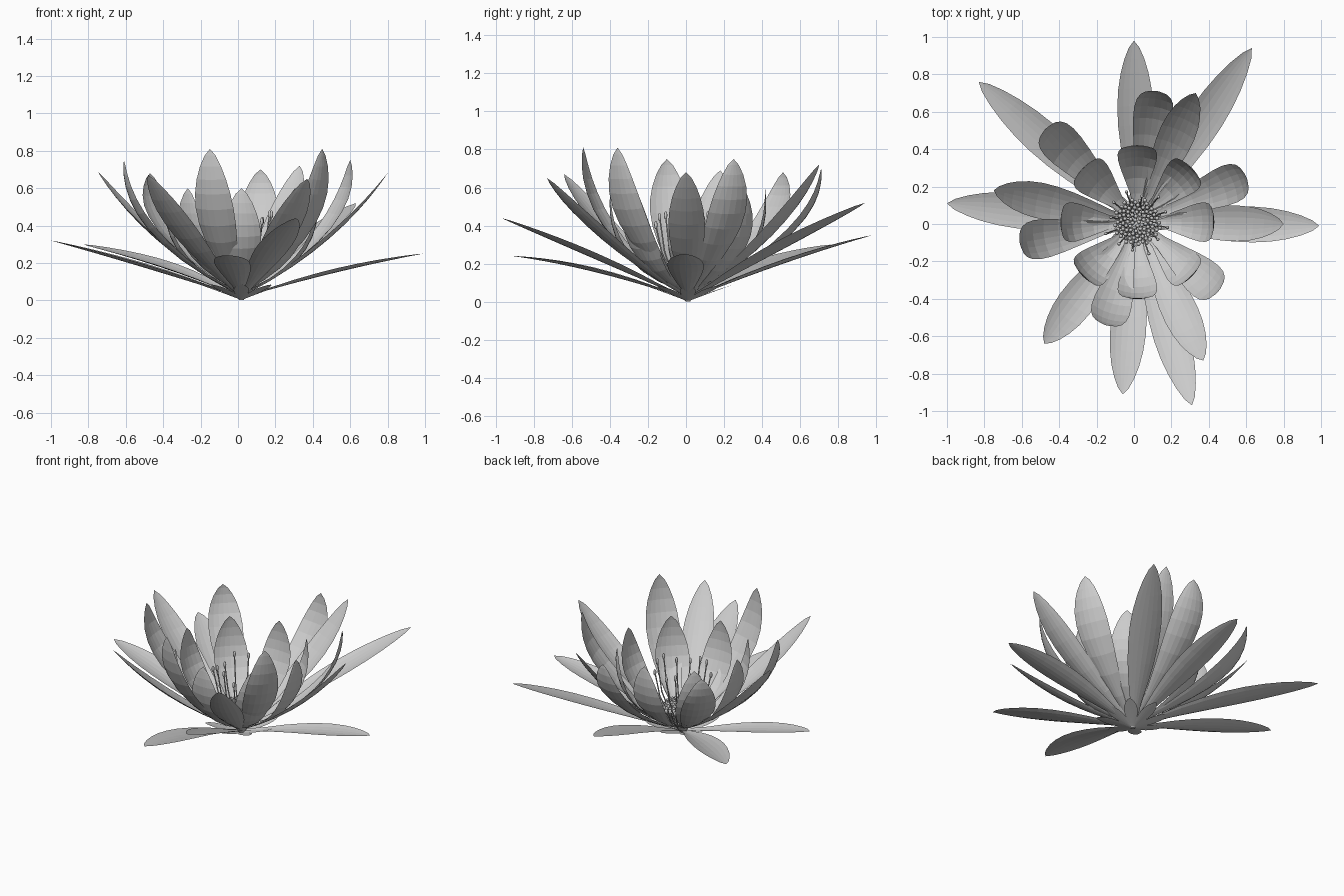
import bpy, bmesh, math
from mathutils import Vector, Matrix

if "Cube" in bpy.data.objects:
    bpy.data.objects.remove(bpy.data.objects["Cube"])

CX, CY = 0.018, 0.01          # flower heart in plan


def finish(bm, name, smooth=False):
    bmesh.ops.remove_doubles(bm, verts=bm.verts, dist=0.0004)
    for f in bm.faces:
        f.smooth = smooth
    me = bpy.data.meshes.new(name)
    bm.to_mesh(me)
    bm.free()
    ob = bpy.data.objects.new(name, me)
    bpy.context.collection.objects.link(ob)
    return ob


def petal(name, tip, ctrl, half_w, base=(0.02, 0.02), cup=0.3, nu=6, nv=10):
    """Cupped sheet along a quadratic curve; base and ctrl are (radius, z), tip is (x, y, z)."""
    dx, dy = tip[0] - CX, tip[1] - CY
    r, ang = math.hypot(dx, dy), math.atan2(dy, dx)
    out = Vector((math.cos(ang), math.sin(ang), 0))
    side = Vector((-out.y, out.x, 0))
    p0, p1, p2 = Vector(base), Vector(ctrl), Vector((r, tip[2]))
    bm = bmesh.new()
    rows = []
    for j in range(nv + 1):
        t = 1 - (1 - j / nv) ** 1.4
        p = p0 * (1 - t) ** 2 + p1 * 2 * t * (1 - t) + p2 * t * t
        d = ((p1 - p0) * (1 - t) + (p2 - p1) * t).normalized()
        nrm = out * -d.y + Vector((0, 0, d.x))
        w = half_w * max(max(math.sin(math.pi * t ** 1.35), 0) ** 0.68, 0.22 * (1 - t))
        c = Vector((CX, CY, p.y)) + out * p.x
        row = []
        for i in range(nu + 1):
            u = 2 * i / nu - 1
            lift = cup * (1.1 - 0.7 * t) * w * u * u
            row.append(bm.verts.new(c + side * (u * w) + nrm * lift))
        rows.append(row)
    for a, b in zip(rows, rows[1:]):
        for i in range(nu):
            bm.faces.new((a[i], a[i + 1], b[i + 1], b[i]))
    return finish(bm, name)


def polar(r, deg, z):
    a = math.radians(deg)
    return (CX + r * math.cos(a), CY + r * math.sin(a), z)


# Wide low outer petals: tip and control height
outer = [((0.0, 0.98, 0.35), 0.22), ((0.63, 0.94, 0.52), 0.25), ((0.99, -0.01, 0.25), 0.165),
         ((0.31, -0.97, 0.44), 0.23), ((-0.06, -0.91, 0.24), 0.185),
         ((-1.0, 0.11, 0.32), 0.18), ((-0.83, 0.76, 0.30), 0.19)]
for k, (tip, cz) in enumerate(outer):
    petal(f"outer_petal_{k}", tip, (0.52, cz), 0.096)

# Rising petals, gently curved
rising = [(0.80, 0.0, 0.68), (0.37, -0.73, 0.65), (-0.48, -0.64, 0.67),
          (-0.75, 0.18, 0.69), (0.33, 0.70, 0.72)]
for k, tip in enumerate(rising):
    petal(f"rising_petal_{k}", tip, (0.52, 0.29), 0.096, base=(0.02, 0.03))

# Middle petals curling upright
middle = [(0.60, 0.25, 0.75), (0.45, -0.36, 0.81), (-0.15, -0.54, 0.81),
          (-0.61, -0.10, 0.75), (-0.47, 0.51, 0.68), (0.12, 0.71, 0.70)]
for k, tip in enumerate(middle):
    r = math.hypot(tip[0] - CX, tip[1] - CY)
    petal(f"middle_petal_{k}", tip, (r * 1.04, 0.35), 0.106, base=(0.03, 0.04))

# Inner ring of eight cupped petals
for k in range(8):
    petal(f"inner_petal_{k}", polar(0.405, 45 * k, 0.60), (0.46, 0.21), 0.106, base=(0.05, 0.06))

# Small sepals under the flower
for k in range(8):
    petal(f"sepal_{k}", polar(0.225, 45 * k, 0.085), (0.11, 0.045), 0.042,
          base=(0.0, 0.002), cup=0.1, nv=8)


# Stamens: thin filament with a small bead on top
def stamen(bm, foot, top, bead, thick=0.004, stretch=1.5):
    foot, top = Vector(foot), Vector(top)
    d = top - foot
    m = Matrix.Translation((foot + top) / 2) @ d.to_track_quat('Z', 'Y').to_matrix().to_4x4()
    bmesh.ops.create_cone(bm, segments=5, radius1=thick, radius2=thick, depth=d.length, matrix=m)
    bmesh.ops.create_uvsphere(bm, u_segments=8, v_segments=6, radius=bead,
                              matrix=Matrix.Translation(top) @ Matrix.Diagonal((1, 1, stretch, 1)))


bm = bmesh.new()
for k in range(105):
    r, deg = 0.126 * math.sqrt((k + 0.5) / 105), k * 137.508
    stamen(bm, polar(r * 0.6, deg, 0.07), polar(r, deg, 0.20 - 1.5 * r * r), 0.011, 0.003)
finish(bm, "short_stamens", True)

bm = bmesh.new()
for k in range(12):
    deg = 30 * k + 20
    r = 0.16 + 0.02 * math.sin(k * 2.3)
    z = 0.43 + 0.03 * math.cos(k * 1.7)
    stamen(bm, polar(0.06, deg, 0.08), polar(r * 0.82, deg, 0.26), 0.004)
    stamen(bm, polar(r * 0.82, deg, 0.26), polar(r, deg, z), 0.009, stretch=2.4)
finish(bm, "tall_stamens", True)

# Receptacle at the heart
bm = bmesh.new()
bmesh.ops.create_cone(bm, cap_ends=True, segments=16, radius1=0.012, radius2=0.07, depth=0.08,
                      matrix=Matrix.Translation((CX, CY, 0.042)))
finish(bm, "receptacle")
